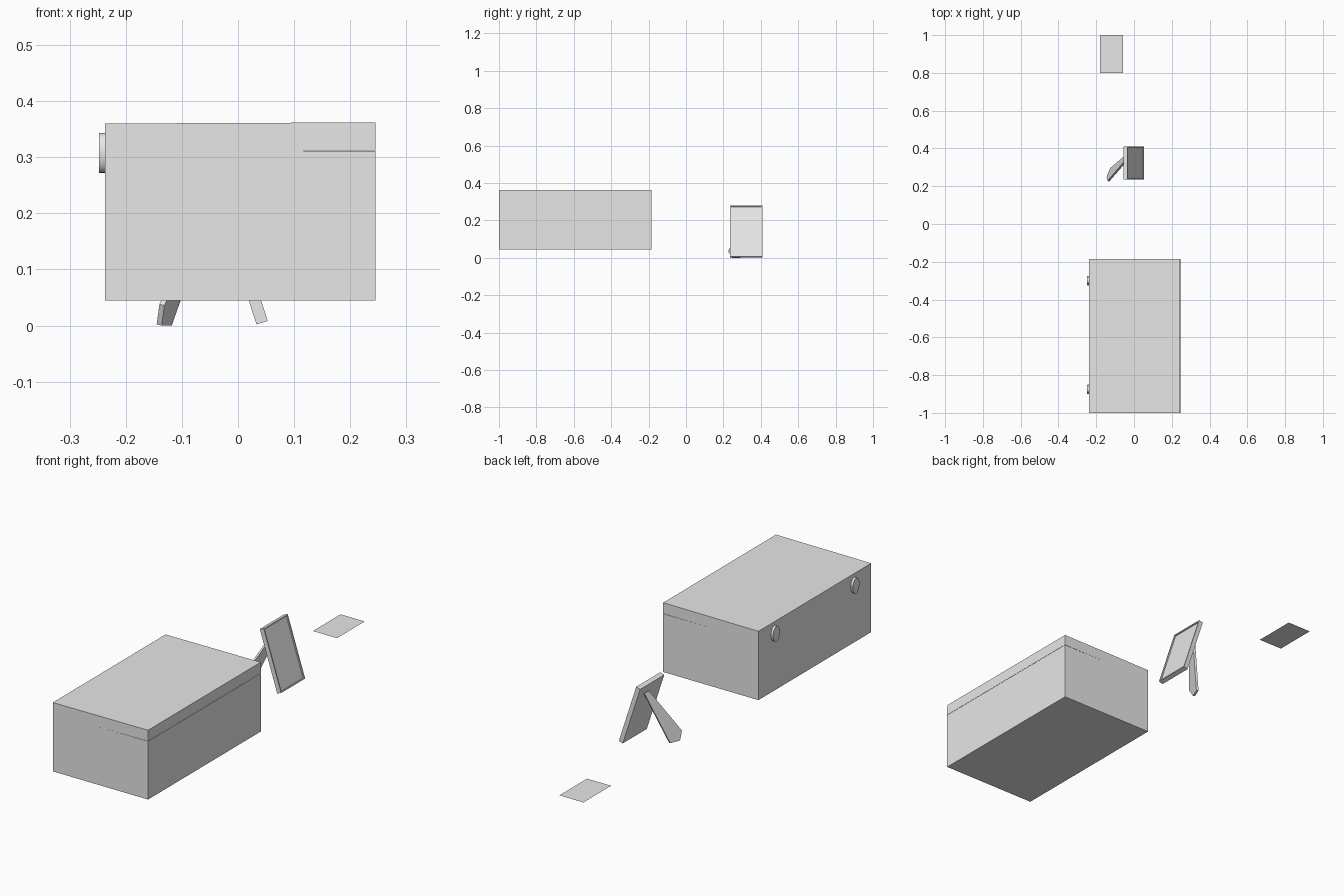
import bpy, bmesh, math
from mathutils import Vector, Matrix

if "Cube" in bpy.data.objects:
    bpy.data.objects.remove(bpy.data.objects["Cube"], do_unlink=True)

grey = bpy.data.materials.new("plain_grey")
grey.use_nodes = True
grey.diffuse_color = (0.8, 0.8, 0.8, 1)
grey.node_tree.nodes["Principled BSDF"].inputs["Base Color"].default_value = (0.8, 0.8, 0.8, 1)


def finish(name, bm, fix=True):
    if fix:
        bmesh.ops.recalc_face_normals(bm, faces=bm.faces)
    mesh = bpy.data.meshes.new(name)
    bm.to_mesh(mesh)
    bm.free()
    mesh.materials.append(grey)
    ob = bpy.data.objects.new(name, mesh)
    bpy.context.collection.objects.link(ob)
    return ob


def tray(name, lo, hi, side, border, depth):
    """Box between two corners, hollowed out from the face that points to side."""
    lo, hi = Vector(lo), Vector(hi)
    bm = bmesh.new()
    bmesh.ops.create_cube(bm, size=1)
    bmesh.ops.scale(bm, vec=hi - lo, verts=bm.verts)
    bmesh.ops.translate(bm, vec=(lo + hi) / 2, verts=bm.verts)
    bm.normal_update()
    side = Vector(side)
    face = max(bm.faces, key=lambda f: f.normal.dot(side))
    bmesh.ops.inset_region(bm, faces=[face], thickness=border)
    new = bmesh.ops.extrude_face_region(bm, geom=[face])["geom"]
    bmesh.ops.delete(bm, geom=[face], context="FACES_ONLY")
    verts = [v for v in new if isinstance(v, bmesh.types.BMVert)]
    bmesh.ops.translate(bm, vec=-side * depth, verts=verts)
    return finish(name, bm)


# Box body and its lid, which is barely raised on the hinges
left, right, front, back = -0.237, 0.245, -1.0, -0.185
seam = 0.311
tray("box_body", (left, front, 0.045), (right, back, seam), (0, 0, 1), 0.012, 0.25)
lid = tray("box_lid", (0, front, 0), (right - left, back, 0.05), (0, 0, -1), 0.012, 0.038)
lid.location = (left, 0, seam - 0.001)
lid.rotation_euler.y = math.radians(-0.25)

# Oval hinges with a small pin
for name, y in (("front_hinge", -0.876), ("back_hinge", -0.3)):
    bm = bmesh.new()
    bmesh.ops.create_cone(bm, cap_ends=True, segments=24, radius1=1, radius2=1, depth=1,
                          matrix=Matrix.Rotation(math.pi / 2, 4, "Y"))
    bmesh.ops.scale(bm, vec=(0.011, 0.024, 0.0355), verts=bm.verts)
    bmesh.ops.create_cone(bm, cap_ends=True, segments=12, radius1=0.003, radius2=0.003,
                          depth=0.05, matrix=Matrix.Rotation(math.pi / 2, 4, "X"))
    hinge = finish(name, bm)
    hinge.location = (left - 0.0055, y, 0.3075)
    for poly in hinge.data.polygons:
        poly.use_smooth = abs(poly.normal.x) < 0.5 and len(poly.vertices) == 4

# Picture frame leaning back, with a recessed panel
frame = tray("picture_frame", (0, 0.236, 0), (0.021, 0.41, 0.285), (1, 0, 0), 0.008, 0.006)
frame.location = (0.033, 0, 0.002)
frame.rotation_euler.y = math.radians(-18)

# Tapered stand behind the frame
outline = [(-0.045, 0.365, 0.235), (-0.048, 0.335, 0.235), (-0.14, 0.229, 0.038),
           (-0.145, 0.25, 0.002), (-0.127, 0.295, 0.002)]
bm = bmesh.new()
face = bm.faces.new([bm.verts.new(p) for p in outline])
new = bmesh.ops.extrude_face_region(bm, geom=[face])["geom"]
bmesh.ops.translate(bm, vec=(0.009, -0.004, -0.002),
                    verts=[v for v in new if isinstance(v, bmesh.types.BMVert)])
finish("frame_stand", bm)

# Loose flat sheet
bm = bmesh.new()
bmesh.ops.create_grid(bm, x_segments=1, y_segments=1, size=0.5)
bmesh.ops.scale(bm, vec=(0.122, 0.2, 1), verts=bm.verts)
sheet = finish("paper_sheet", bm, fix=False)
sheet.location = (-0.12, 0.9, 0.0145)
